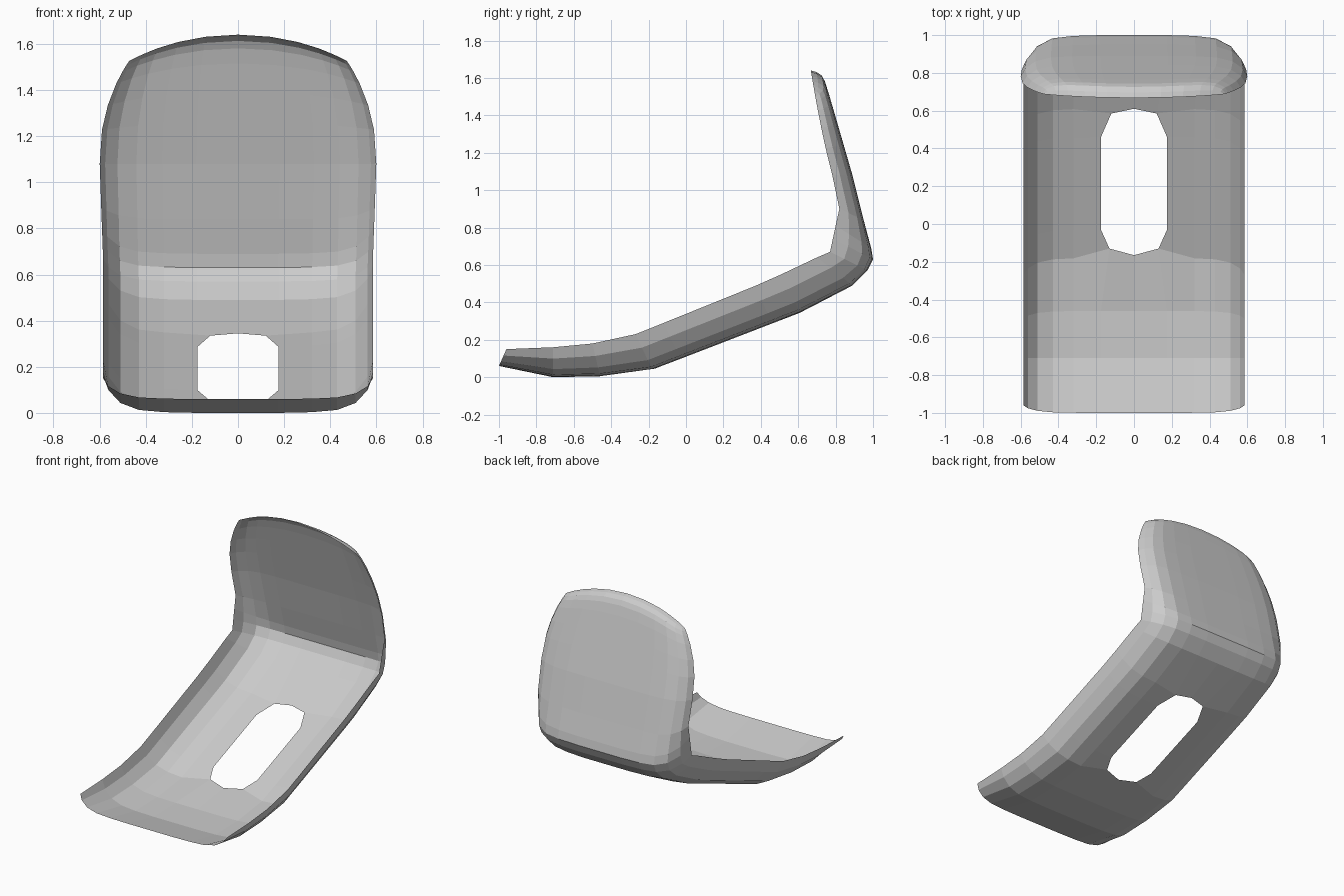
import bpy, math

if "Cube" in bpy.data.objects:
    bpy.data.objects.remove(bpy.data.objects["Cube"])

# Cross-section of half the shell: (x, fraction of the way from pan to rim)
SECTION = [(0, 0), (.175, 0), (.32, .02), (.43, .08), (.51, .27), (.562, .62), (.585, 1)]

# Stations from front lip to lower back: pan y, z and rim y, z
STATIONS = [
    (-1, .06, -.96, .15), (-.71, 0, -.71, .16), (-.46, .005, -.5, .18),
    (-.18, .04, -.27, .23), (-.03, .098, -.12, .29), (.46, .287, .37, .488),
    (.61, .345, .51, .55), (.89, .49, .70, .64), (.97, .57, .77, .67),
    (1.0, .63, .785, .74), (.99, .69, .80, .81), (.95, .84, .82, .90),
    (.89, 1.08, .782, 1.08),
]
# Rows of the rounded upper back: (height fraction, amount of forward curl)
BACK_ROWS = [(.3, 0), (.55, 0), (.77, 0), (.89, .03), (.95, .15), (.985, .55), (1, 1)]
ROUND = .76


def seat_row(cy, cz, ry, rz):
    widen = 1 + .025 * min(1, max(0, (rz - .67) / .4))
    return [(x * widen, cy + (ry - cy) * t, cz + (rz - cz) * t) for x, t in SECTION]


def back_row(b, curl):
    row = []
    for x, t in SECTION:
        a = x / .585
        px = .6 * a * math.sqrt(1 - ROUND * b * b / 2)
        pz = 1.1 + .54 * b * math.sqrt(1 - ROUND * a * a / 2)
        s = max(0, (pz - 1.08) / .56)
        depth = .108 - .048 * s ** 1.5
        lip = 1 - (1 - t) * (1 - curl)
        row.append((px, .89 - .29 * (pz - 1.08) - depth * lip, pz))
    return row


rows = [seat_row(*s) for s in STATIONS] + [back_row(*r) for r in BACK_ROWS]

# Pull the ends of the slot into chamfered, pointed shapes
rows[3][0] = (0, -.165, .046)
rows[3][1] = (.13, -.13, .06)
rows[6][0] = (0, .61, .345)
rows[6][1] = (.12, .585, .335)

n = len(SECTION)
verts = [p for row in rows for p in row]
faces = []
for i in range(len(rows) - 1):
    for j in range(n - 1):
        if j == 0 and 3 <= i < 6:      # open slot in the seat pan
            continue
        k = i * n + j
        faces.append((k, k + 1, k + n + 1, k + n))

# Seat shell, mirrored across the middle
mesh = bpy.data.meshes.new("seat_shell")
mesh.from_pydata(verts, [], faces)
mesh.update()
shell = bpy.data.objects.new("seat_shell", mesh)
bpy.context.collection.objects.link(shell)
mirror = shell.modifiers.new("mirror", 'MIRROR')
mirror.use_clip = True
